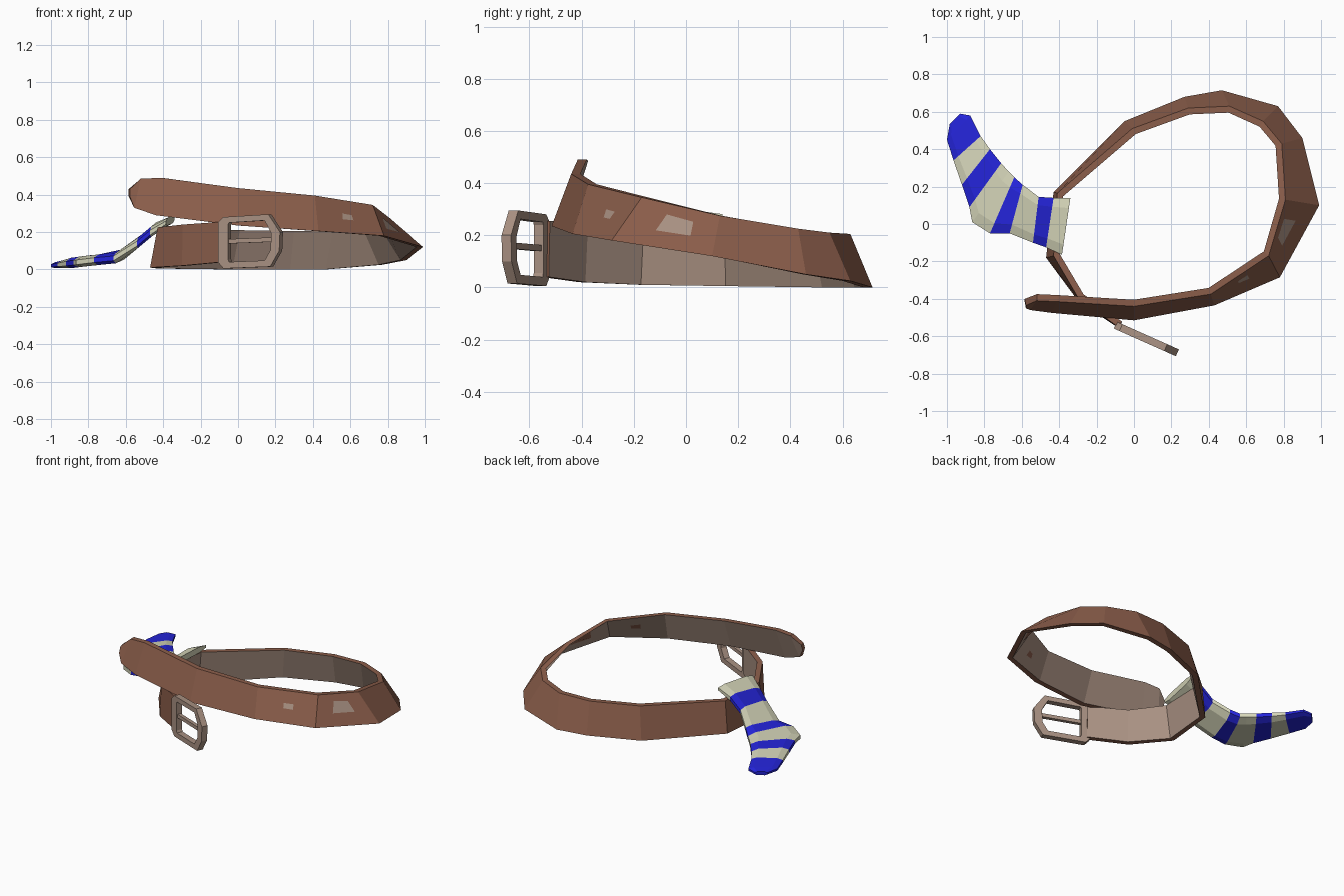
import bpy, bmesh
from mathutils import Vector

if "Cube" in bpy.data.objects:
    bpy.data.objects.remove(bpy.data.objects["Cube"])


def material(name, rgb):
    m = bpy.data.materials.new(name)
    m.diffuse_color = (*rgb, 1)
    m.use_nodes = True
    m.node_tree.nodes["Principled BSDF"].inputs["Base Color"].default_value = m.diffuse_color
    return m


BROWN = material("brown leather", (0.26, 0.112, 0.07))
LINING = material("grey brown lining", (0.40, 0.285, 0.225))
METAL = material("buckle metal", (0.40, 0.285, 0.225))
CREAM = material("cream knit", (0.66, 0.66, 0.48))
BLUE = material("blue knit", (0.018, 0.018, 0.70))


def loft(name, rings, mats, rule, closed=False):
    """Skin equal-sized rings; rule(segment, side) gives the material index."""
    bm = bmesh.new()
    vs = [[bm.verts.new(p) for p in r] for r in rings]
    n, k = len(vs), len(vs[0])
    for i in range(n if closed else n - 1):
        a, b = vs[i], vs[(i + 1) % n]
        for j in range(k):
            f = bm.faces.new((a[j], a[(j + 1) % k], b[(j + 1) % k], b[j]))
            f.material_index = rule(i, j)
    if not closed:
        bm.faces.new(vs[0]).material_index = rule(0, 0)
        bm.faces.new(vs[-1]).material_index = rule(n - 2, 0)
    bmesh.ops.recalc_face_normals(bm, faces=bm.faces)
    me = bpy.data.meshes.new(name)
    bm.to_mesh(me)
    bm.free()
    ob = bpy.data.objects.new(name, me)
    bpy.context.collection.objects.link(ob)
    for m in mats:
        me.materials.append(m)
    return ob


# Strap: outer bottom edge and outer top edge, from the tip round to the buckle
strap = [
    ((-.578, -.45, .39), (-.578, -.435, .43)),
    ((-.555, -.46, .33), (-.52, -.41, .485)),
    ((-.44, -.475, .29), (-.41, -.415, .49)),
    ((0, -.515, .235), (0, -.44, .435)),
    ((.43, -.435, .205), (.41, -.375, .395)),
    ((.78, -.285, .18), (.72, -.17, .345)),
    ((.99, .10, .12), (.81, .13, .275)),
    ((.90, .46, .05), (.79, .43, .225)),
    ((.77, .63, .025), (.69, .55, .21)),
    ((.47, .715, 0), (.51, .63, .205)),
    ((.27, .68, 0), (.29, .62, .205)),
    ((-.05, .55, 0), (-.01, .51, .21)),
    ((-.43, .17, .005), (-.41, .165, .22)),
    ((-.47, -.18, .01), (-.43, -.17, .225)),
    ((-.30, -.41, .02), (-.295, -.40, .24)),
    ((-.085, -.555, .04), (-.085, -.55, .255)),
]
T = 0.035
mids = [(Vector(a) + Vector(b)) / 2 for a, b in strap]
rings = []
for i, (a, b) in enumerate(strap):
    t = mids[min(i + 1, len(mids) - 1)] - mids[max(i - 1, 0)]
    inward = Vector((-t.y, t.x, 0)).normalized() * T
    a, b = Vector(a), Vector(b)
    rings.append([a, b, b + inward, a + inward])
loft("strap", rings, [BROWN, LINING], lambda i, j: 1 if j == 2 else 0)


# Buckle: a tilted upright plane given by front-view x and z
def on_buckle(x, z, d):
    return Vector((x + d * .41, -.545 - .446 * (x + .09) + d * .91, z))


outer = [(-.10, .04), (-.10, .25), (-.07, .28), (.17, .295), (.232, .20),
         (.228, .10), (.18, .015), (-.07, .005)]
inner = [(-.045, .055), (-.045, .24), (-.04, .25), (.15, .262), (.185, .195),
         (.182, .105), (.15, .048), (-.04, .04)]
rings = [[on_buckle(*o, -.02), on_buckle(*o, .02), on_buckle(*n, .02), on_buckle(*n, -.02)]
         for o, n in zip(outer, inner)]
loft("buckle_frame", rings, [METAL], lambda i, j: 0, closed=True)

# Prong across the middle of the buckle
rings = [[on_buckle(x, z + s, d) for s, d in ((-.012, -.012), (.012, -.012), (.012, .012), (-.012, .012))]
         for x, z in ((-.06, .15), (.195, .16))]
loft("buckle_prong", rings, [METAL], lambda i, j: 0)

# Sock: the two side points of each cross-section seen from above
sock = [
    ((-.34, .14), (-.385, -.165)),
    ((-.43, .14), (-.47, -.125)),
    ((-.51, .145), (-.54, -.10)),
    ((-.595, .21), (-.665, -.05)),
    ((-.64, .25), (-.77, -.05)),
    ((-.67, .28), (-.865, .01)),
    ((-.71, .325), (-.88, .09)),
    ((-.77, .40), (-.92, .21)),
    ((-.82, .47), (-.965, .34)),
    ((-.875, .58), (-1.0, .45)),
    ((-.93, .59), (-.985, .535)),
]
heights = [(-1, .02), (-.8, .047), (-.63, .063), (-.43, .23), (-.34, .272)]


def sock_z(x):
    for (x0, z0), (x1, z1) in zip(heights, heights[1:]):
        if x <= x1:
            return z0 + (z1 - z0) * (x - x0) / (x1 - x0)
    return heights[-1][1]


rings = []
for i, (a, b) in enumerate(sock):
    h = .012 if i == 10 else .016 if i == 9 else .02 if i in (0, 8) else .028
    ring = []
    for t, s in ((0, .45), (.18, 1), (.82, 1), (1, .45), (1, -.45), (.82, -1), (.18, -1), (0, -.45)):
        x, y = (a[k] + (b[k] - a[k]) * t for k in (0, 1))
        ring.append((x, y, max(sock_z(x) + h * s, 0.001)))
    rings.append(ring)
loft("striped_sock", rings, [CREAM, BLUE], lambda i, j: 1 if i in (1, 3, 6, 8, 9) else 0)
